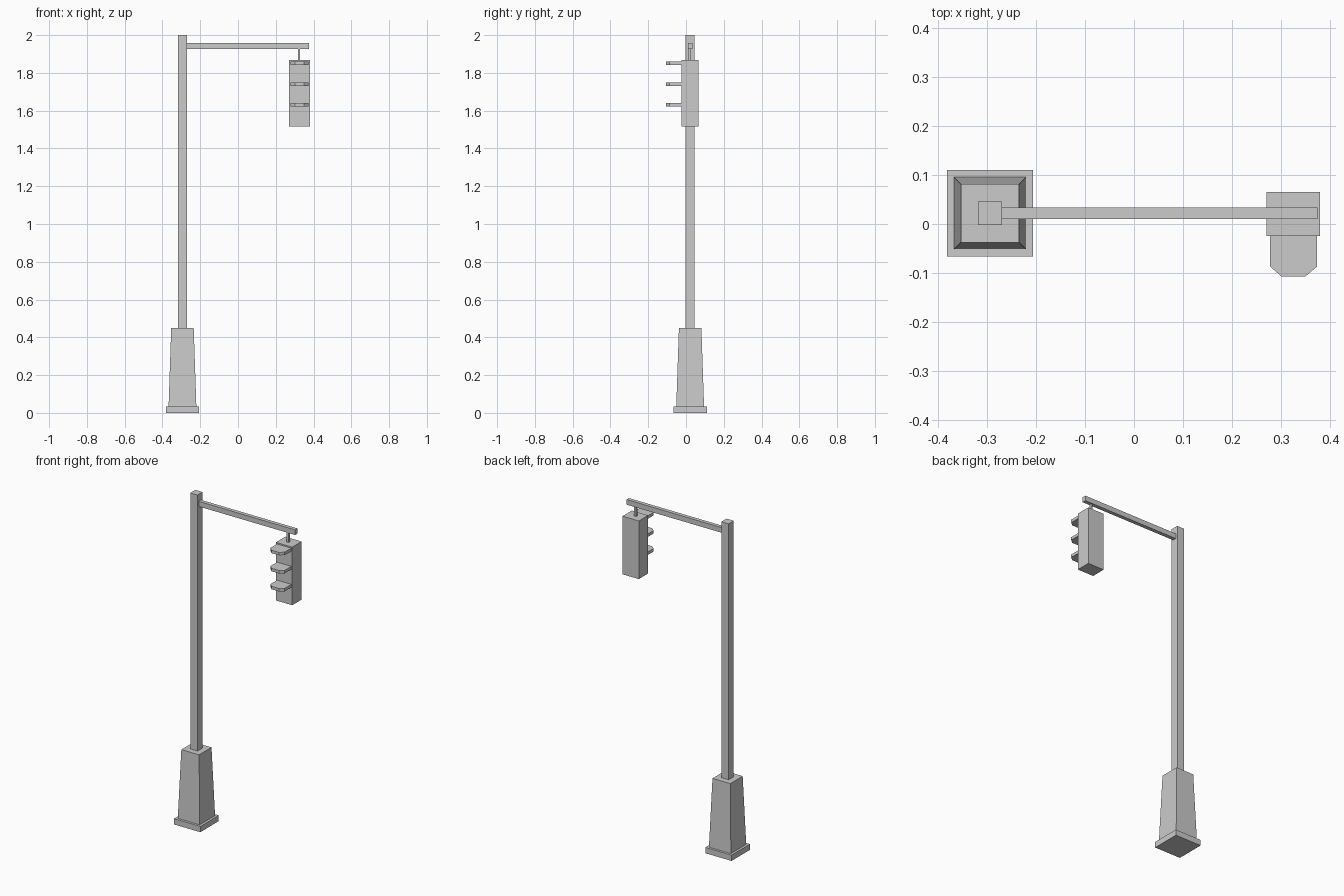
import bpy, bmesh

if "Cube" in bpy.data.objects:
    bpy.data.objects.remove(bpy.data.objects["Cube"])

PX, CY = -0.294, 0.022   # pole axis


def prism(name, bottom, top, z0, z1):
    """Solid between two matching outlines at heights z0 and z1."""
    bm = bmesh.new()
    lo = [bm.verts.new((x, y, z0)) for x, y in bottom]
    hi = [bm.verts.new((x, y, z1)) for x, y in top]
    bm.faces.new(lo[::-1])
    bm.faces.new(hi)
    n = len(lo)
    for i in range(n):
        j = (i + 1) % n
        bm.faces.new((lo[i], lo[j], hi[j], hi[i]))
    bmesh.ops.recalc_face_normals(bm, faces=bm.faces)
    mesh = bpy.data.meshes.new(name)
    bm.to_mesh(mesh)
    bm.free()
    obj = bpy.data.objects.new(name, mesh)
    bpy.context.collection.objects.link(obj)
    return obj


def rect(x0, x1, y0, y1):
    return [(x0, y0), (x1, y0), (x1, y1), (x0, y1)]


def square(h, x=PX, y=CY):
    return rect(x - h, x + h, y - h, y + h)


def block(name, outline, z0, z1):
    return prism(name, outline, outline, z0, z1)


# Base plate, tapered pedestal and pole
block("base_plate", square(0.088), 0, 0.035)
prism("pedestal", square(0.0735), square(0.0595), 0.035, 0.45)
block("pole", square(0.0243), 0.45, 2.0)

# Horizontal arm and hanger rod
block("arm", rect(PX + 0.0243, 0.375, CY - 0.0115, CY + 0.0115), 1.926, 1.957)
block("hanger", square(0.0065, 0.323, 0.02), 1.867, 1.926)

# Signal housing
block("signal_housing", rect(0.271, 0.38, -0.024, 0.065), 1.515, 1.867)

# Three visors with clipped front corners
visor = [(0.278, -0.024), (0.278, -0.087), (0.301, -0.107),
         (0.350, -0.107), (0.374, -0.087), (0.374, -0.024)]
for i, z in enumerate((1.850, 1.740, 1.631)):
    block(f"visor_{i + 1}", visor, z - 0.009, z + 0.009)
